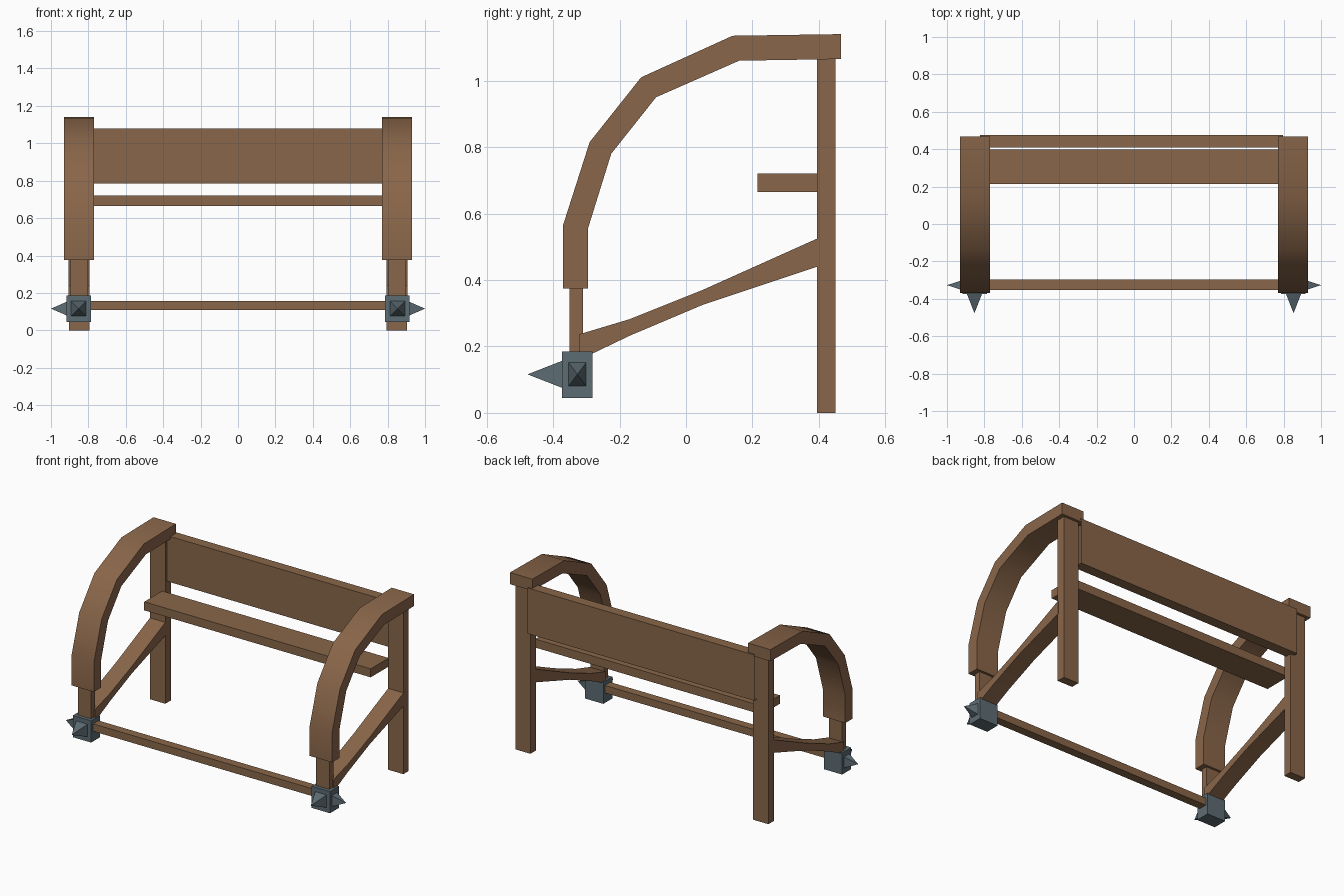
import bpy, bmesh, math
from mathutils import Vector

if "Cube" in bpy.data.objects:
    bpy.data.objects.remove(bpy.data.objects["Cube"])


def material(name, colour):
    m = bpy.data.materials.new(name)
    m.diffuse_color = (*colour, 1)
    m.use_nodes = True
    m.node_tree.nodes["Principled BSDF"].inputs["Base Color"].default_value = m.diffuse_color
    return m


WOOD = material("brown wood", (0.25, 0.132, 0.067))
METAL = material("grey metal", (0.108, 0.15, 0.172))


def finish(name, bm, mat):
    bmesh.ops.recalc_face_normals(bm, faces=bm.faces[:])
    me = bpy.data.meshes.new(name)
    bm.to_mesh(me)
    bm.free()
    me.materials.append(mat)
    ob = bpy.data.objects.new(name, me)
    bpy.context.collection.objects.link(ob)
    return ob


def box(name, xs, ys, zs, mat):
    bm = bmesh.new()
    bmesh.ops.create_cube(bm, size=1)
    for v in bm.verts:
        v.co = [r[0] if c < 0 else r[1] for c, r in zip(v.co, (xs, ys, zs))]
    return finish(name, bm, mat)


def band(name, xs, upper, lower, mat):
    """Bent beam: paired (y, z) points of its upper and lower edges."""
    bm = bmesh.new()
    rings = []
    for (uy, uz), (ly, lz) in zip(upper, lower):
        rings.append([bm.verts.new(p) for p in (
            (xs[0], uy, uz), (xs[1], uy, uz), (xs[1], ly, lz), (xs[0], ly, lz))])
    for a, b in zip(rings, rings[1:]):
        for i in range(4):
            j = (i + 1) % 4
            bm.faces.new((a[i], a[j], b[j], b[i]))
    bm.faces.new(rings[0])
    bm.faces.new(rings[-1])
    ob = finish(name, bm, mat)
    bpy.ops.object.select_all(action='DESELECT')
    ob.select_set(True)
    bpy.context.view_layer.objects.active = ob
    bpy.ops.object.shade_smooth_by_angle(angle=math.radians(35))
    return ob


def spike(name, base, tip, half_w, half_h, mat):
    """Four-sided pyramid with its base standing upright."""
    bm = bmesh.new()
    base, tip = Vector(base), Vector(tip)
    side = (tip - base).normalized().cross(Vector((0, 0, 1))) * half_w
    up = Vector((0, 0, half_h))
    ring = [bm.verts.new(base + s * side + u * up)
            for s, u in ((-1, -1), (1, -1), (1, 1), (-1, 1))]
    top = bm.verts.new(tip)
    bm.faces.new(ring)
    for i in range(4):
        bm.faces.new((ring[i], ring[(i + 1) % 4], top))
    return finish(name, bm, mat)


ARM_OUT = [(-0.37, 0.375), (-0.37, 0.565), (-0.29, 0.815),
           (-0.135, 1.01), (0.14, 1.135), (0.467, 1.14)]
ARM_IN = [(-0.295, 0.375), (-0.295, 0.555), (-0.225, 0.78),
          (-0.09, 0.95), (0.16, 1.06), (0.467, 1.065)]
BRACE_TOP = [(-0.32, 0.237), (-0.17, 0.282), (0.05, 0.37), (0.4, 0.527)]
BRACE_LOW = [(-0.32, 0.16), (-0.17, 0.232), (0.05, 0.325), (0.4, 0.442)]

# Both side frames
for side, s in (("left", -1), ("right", 1)):
    def span(a, b):
        return tuple(sorted((s * a, s * b)))
    box(side + "_rear_post", span(0.795, 0.903), (0.395, 0.45), (0, 1.068), WOOD)
    box(side + "_front_post", span(0.803, 0.897), (-0.35, -0.31), (0.15, 0.38), WOOD)
    band(side + "_curved_arm", span(0.77, 0.93), ARM_OUT, ARM_IN, WOOD)
    band(side + "_brace", span(0.795, 0.905), BRACE_TOP, BRACE_LOW, WOOD)
    # Metal corner with two spikes
    box(side + "_metal_foot", span(0.787, 0.918), (-0.373, -0.281), (0.045, 0.185), METAL)
    spike(side + "_front_spike", (s * 0.853, -0.372, 0.116),
          (s * 0.853, -0.477, 0.116), 0.041, 0.041, METAL)
    spike(side + "_side_spike", (s * 0.917, -0.327, 0.116),
          (s * 1.0, -0.327, 0.116), 0.027, 0.036, METAL)

# Cross pieces
box("front_rail", (-0.8, 0.8), (-0.352, -0.297), (0.11, 0.158), WOOD)
box("shelf", (-0.82, 0.797), (0.215, 0.398), (0.665, 0.72), WOOD)
panel = box("back_panel", (-0.823, 0.797), (0.41, 0.477), (0.785, 1.08), WOOD)

# The back panel is a sleeve with open ends
bm = bmesh.new()
bm.from_mesh(panel.data)
ends = [f for f in bm.faces if abs(f.normal.x) > 0.9]
bmesh.ops.delete(bm, geom=ends, context='FACES_ONLY')
bm.to_mesh(panel.data)
bm.free()
